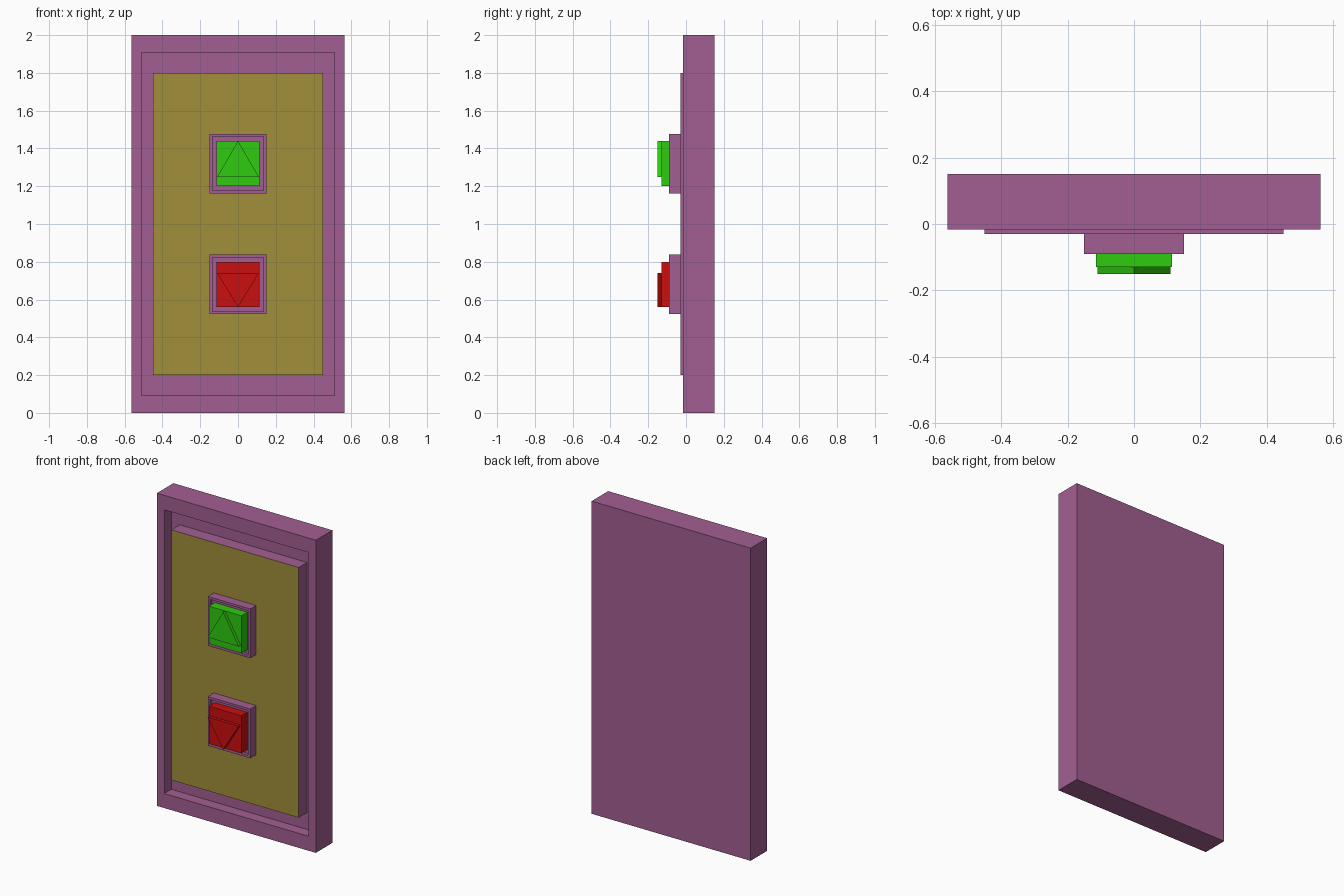
import bpy
import bmesh
from mathutils import Vector

old = bpy.data.objects.get("Cube")
if old:
    bpy.data.objects.remove(old, do_unlink=True)


def material(name, rgb):
    linear = [((c / 255 + 0.055) / 1.055) ** 2.4 for c in rgb] + [1]
    mat = bpy.data.materials.new(name)
    mat.use_nodes = True
    mat.diffuse_color = linear
    mat.node_tree.nodes["Principled BSDF"].inputs["Base Color"].default_value = linear
    return mat


purple = material("purple", (162, 95, 146))
olive = material("olive", (161, 144, 58))
green = material("green", (46, 204, 14))
red = material("red", (203, 14, 14))


def finish(name, bm, mats):
    bmesh.ops.recalc_face_normals(bm, faces=bm.faces)
    mesh = bpy.data.meshes.new(name)
    bm.to_mesh(mesh)
    bm.free()
    for mat in mats:
        mesh.materials.append(mat)
    obj = bpy.data.objects.new(name, mesh)
    bpy.context.collection.objects.link(obj)


def box(name, width, height, z, front, back, mats, pocket=None):
    """Box centred on x = 0 and z; pocket is (width, height, depth) sunk into the front."""
    bm = bmesh.new()
    bmesh.ops.create_cube(bm, size=1)
    bmesh.ops.scale(bm, vec=(width, back - front, height), verts=bm.verts)
    bmesh.ops.translate(bm, vec=(0, (front + back) / 2, z), verts=bm.verts)
    bm.normal_update()
    face = min(bm.faces, key=lambda f: f.normal.y)
    if pocket:
        w, h, depth = pocket
        bmesh.ops.inset_region(bm, faces=[face], thickness=0.01)
        for v in face.verts:
            v.co.x = w / 2 if v.co.x > 0 else -w / 2
            v.co.z = z + (h / 2 if v.co.z > z else -h / 2)
        wall = bmesh.ops.extrude_face_region(bm, geom=[face])
        moved = [g for g in wall["geom"] if isinstance(g, bmesh.types.BMVert)]
        bmesh.ops.translate(bm, vec=(0, depth, 0), verts=moved)
        if face.is_valid:
            bmesh.ops.delete(bm, geom=[face], context='FACES_ONLY')
    elif len(mats) > 1:
        face.material_index = 1
    finish(name, bm, mats)


def arrow(name, base_z, tip_z, front, back, mat):
    bm = bmesh.new()
    points = [(-0.11, base_z), (0.11, base_z), (0, tip_z)]
    face = bm.faces.new([bm.verts.new((x, back, z)) for x, z in points])
    solid = bmesh.ops.extrude_face_region(bm, geom=[face])
    moved = [g for g in solid["geom"] if isinstance(g, bmesh.types.BMVert)]
    bmesh.ops.translate(bm, vec=Vector((0, front - back, 0)), verts=moved)
    finish(name, bm, [mat])


# Wall housing with a sunken front, and the raised panel inside it
box("housing", 1.125, 2, 1, -0.017, 0.15, [purple], (1.02, 1.815, 0.072))
box("panel", 0.9, 1.6, 1, -0.03, 0.055, [purple, olive])

# Up and down buttons, each in its own frame
for label, z, mat, base, tip in (("up", 1.32, green, 1.25, 1.44),
                                 ("down", 0.68, red, 0.74, 0.56)):
    box(label + "_button_frame", 0.3, 0.315, z, -0.09, -0.03, [purple], (0.27, 0.285, 0.02))
    box(label + "_button", 0.23, 0.24, z, -0.13, -0.07, [mat])
    arrow(label + "_arrow", base, tip, -0.15, -0.13, mat)
